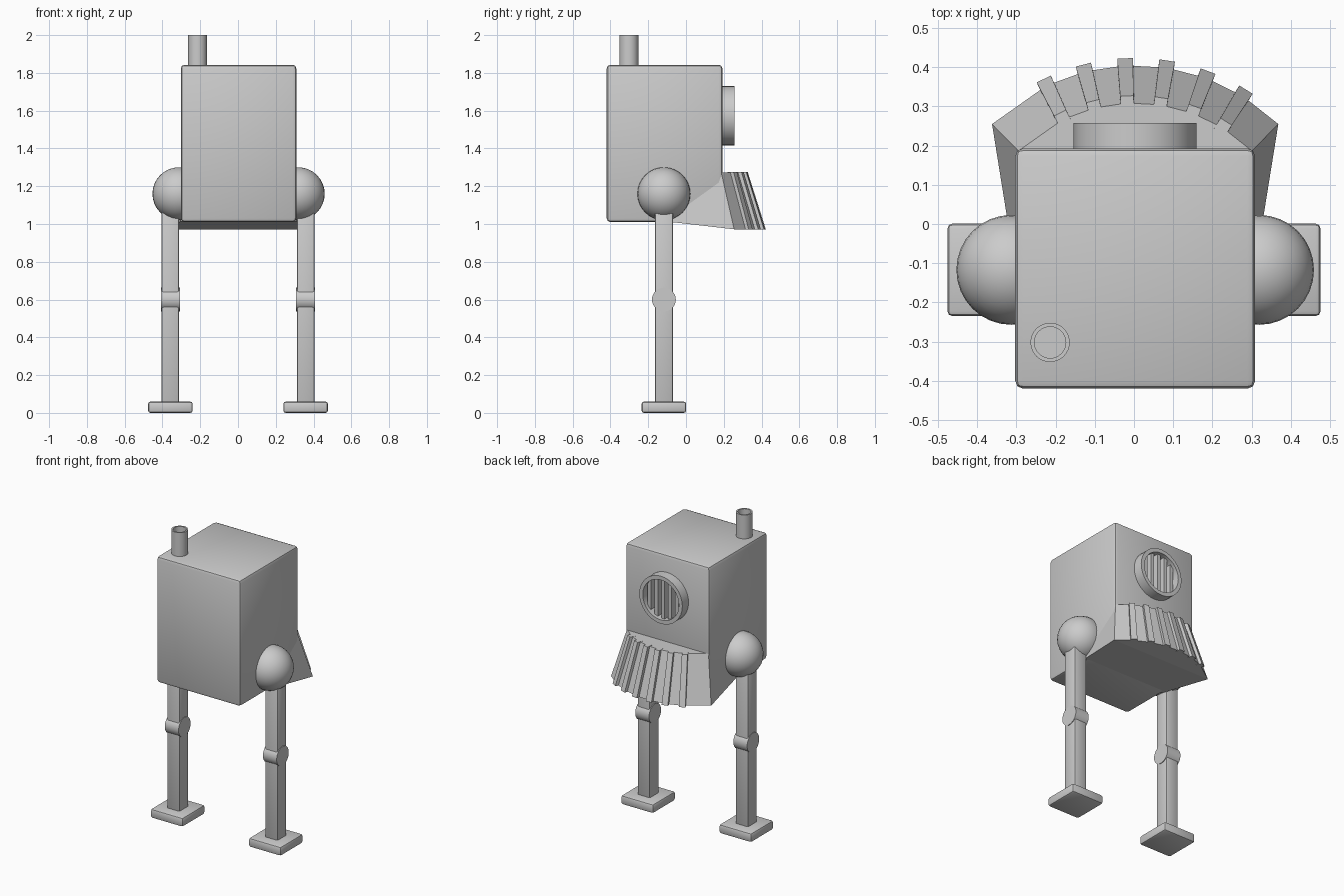
import bpy, bmesh
from math import sin, cos, pi, radians, sqrt

if "Cube" in bpy.data.objects:
    bpy.data.objects.remove(bpy.data.objects["Cube"])

CX = 0.003


def finish(bm, name, smooth=False):
    bmesh.ops.recalc_face_normals(bm, faces=bm.faces)
    me = bpy.data.meshes.new(name)
    bm.to_mesh(me)
    bm.free()
    ob = bpy.data.objects.new(name, me)
    bpy.context.collection.objects.link(ob)
    if smooth:
        bpy.ops.object.select_all(action='DESELECT')
        ob.select_set(True)
        bpy.context.view_layer.objects.active = ob
        bpy.ops.object.shade_smooth_by_angle(angle=radians(35))
    return ob


def box(name, lo, hi, bevel=0.0, segments=2):
    bm = bmesh.new()
    bmesh.ops.create_cube(bm, size=1)
    for v in bm.verts:
        v.co = [(a + b) / 2 + c * (b - a) for a, b, c in zip(lo, hi, v.co)]
    if bevel:
        bmesh.ops.bevel(bm, geom=bm.edges[:], offset=bevel, segments=segments,
                        profile=0.5, affect='EDGES')
    return finish(bm, name, bevel > 0)


def lathe(name, profile, center, axis, sides=32, closed=True):
    """Spin (radius, distance) points around an axis through center."""
    bm = bmesh.new()
    rings = []
    for r, d in profile:
        ring = []
        for i in range(sides):
            a = 2 * pi * i / sides
            u, w = r * cos(a), r * sin(a)
            off = {'X': (d, u, w), 'Y': (u, d, w), 'Z': (u, w, d)}[axis]
            ring.append(bm.verts.new([c + o for c, o in zip(center, off)]))
        rings.append(ring)
    pairs = list(zip(rings, rings[1:]))
    if closed:
        pairs.append((rings[-1], rings[0]))
    else:
        bm.faces.new(rings[0])
        bm.faces.new(rings[-1])
    for p, q in pairs:
        for i in range(sides):
            j = (i + 1) % sides
            bm.faces.new((p[i], p[j], q[j], q[i]))
    return finish(bm, name, True)


# Body
box("body", (CX - 0.306, -0.42, 1.01), (CX + 0.306, 0.193, 1.843), 0.02)

# Chimney pipe, hollow with a floor
lathe("chimney", [(0.05, 1.82), (0.05, 2.0), (0.04, 2.0), (0.04, 1.845)],
      (-0.214, -0.302, 0), 'Z', closed=False)

# Round grille with vertical bars
GZ = 1.573
lathe("grille_ring", [(0.157, 0.18), (0.157, 0.258), (0.132, 0.258), (0.132, 0.18)],
      (CX, 0, GZ), 'Y')
for i in range(5):
    x = (i - 2) * 0.05
    h = sqrt(0.138 ** 2 - x * x)
    box(f"grille_bar_{i + 1}", (CX + x - 0.012, 0.185, GZ - h),
        (CX + x + 0.012, 0.235, GZ + h))

# Flared skirt, arcs concentric about the hips
SY, R_TOP, R_LOW, Z_TOP, Z_LOW = -0.114, 0.423, 0.519, 1.272, 0.972


def arc(deg, r, z):
    return (CX + r * sin(radians(deg)), SY + r * cos(radians(deg)), z)


rib_angles = [3 + 11.5 * (i - 2.5) for i in range(6)]
bm = bmesh.new()
angles = [-44.7] + rib_angles + [44.7]
top = [bm.verts.new(arc(a, R_TOP, Z_TOP)) for a in angles]
low = [bm.verts.new(arc(a, R_LOW, Z_LOW)) for a in angles]
tb = [bm.verts.new((CX + s * 0.295, -0.1, Z_TOP)) for s in (-1, 1)]
lb = [bm.verts.new((CX + s * 0.308, -0.1, 1.013)) for s in (-1, 1)]
for i in range(len(angles) - 1):
    bm.faces.new((top[i], top[i + 1], low[i + 1], low[i]))
bm.faces.new(top + [tb[1], tb[0]])
mid = [low[0], low[-1]]
bm.faces.new(low)
bm.faces.new((mid[0], mid[1], lb[1], lb[0]))
bm.faces.new((top[0], low[0], lb[0], tb[0]))
bm.faces.new((top[-1], low[-1], lb[1], tb[1]))
bm.faces.new((tb[0], tb[1], lb[1], lb[0]))
finish(bm, "skirt")

# Slanted ribs on the skirt
for n, a in enumerate(rib_angles):
    bm = bmesh.new()
    rad = radians(a)
    rings = []
    for r, z, w in ((R_TOP, Z_TOP + 0.002, 0.017), (R_LOW, Z_LOW - 0.002, 0.02)):
        ring = []
        for dr, s in ((-0.02, -1), (-0.02, 1), (0.018, 1), (0.018, -1)):
            x, y, _ = arc(a, r + dr, z)
            ring.append(bm.verts.new((x + s * w * cos(rad), y - s * w * sin(rad), z)))
        rings.append(ring)
        bm.faces.new(ring)
    for i in range(4):
        j = (i + 1) % 4
        bm.faces.new((rings[0][i], rings[0][j], rings[1][j], rings[1][i]))
    finish(bm, f"skirt_rib_{n + 1}")

# Legs: hip ball, shaft, knee and foot on each side
LY = -0.117
for side, s in (("left", -1), ("right", 1)):
    bm = bmesh.new()
    bmesh.ops.create_uvsphere(bm, u_segments=32, v_segments=16, radius=0.14)
    bmesh.ops.translate(bm, verts=bm.verts, vec=(CX + s * 0.316, LY, 1.16))
    finish(bm, f"{side}_hip", True)
    x = s * 0.358
    box(f"{side}_leg", (x - 0.046, LY - 0.048, 0.05), (x + 0.046, LY + 0.048, 1.12), 0.01)
    lathe(f"{side}_knee", [(0.063, -0.05), (0.063, 0.05)], (x, LY, 0.6), 'X', closed=False)
    box(f"{side}_foot", (x - 0.118, LY - 0.118, 0), (x + 0.118, LY + 0.118, 0.06), 0.013)
